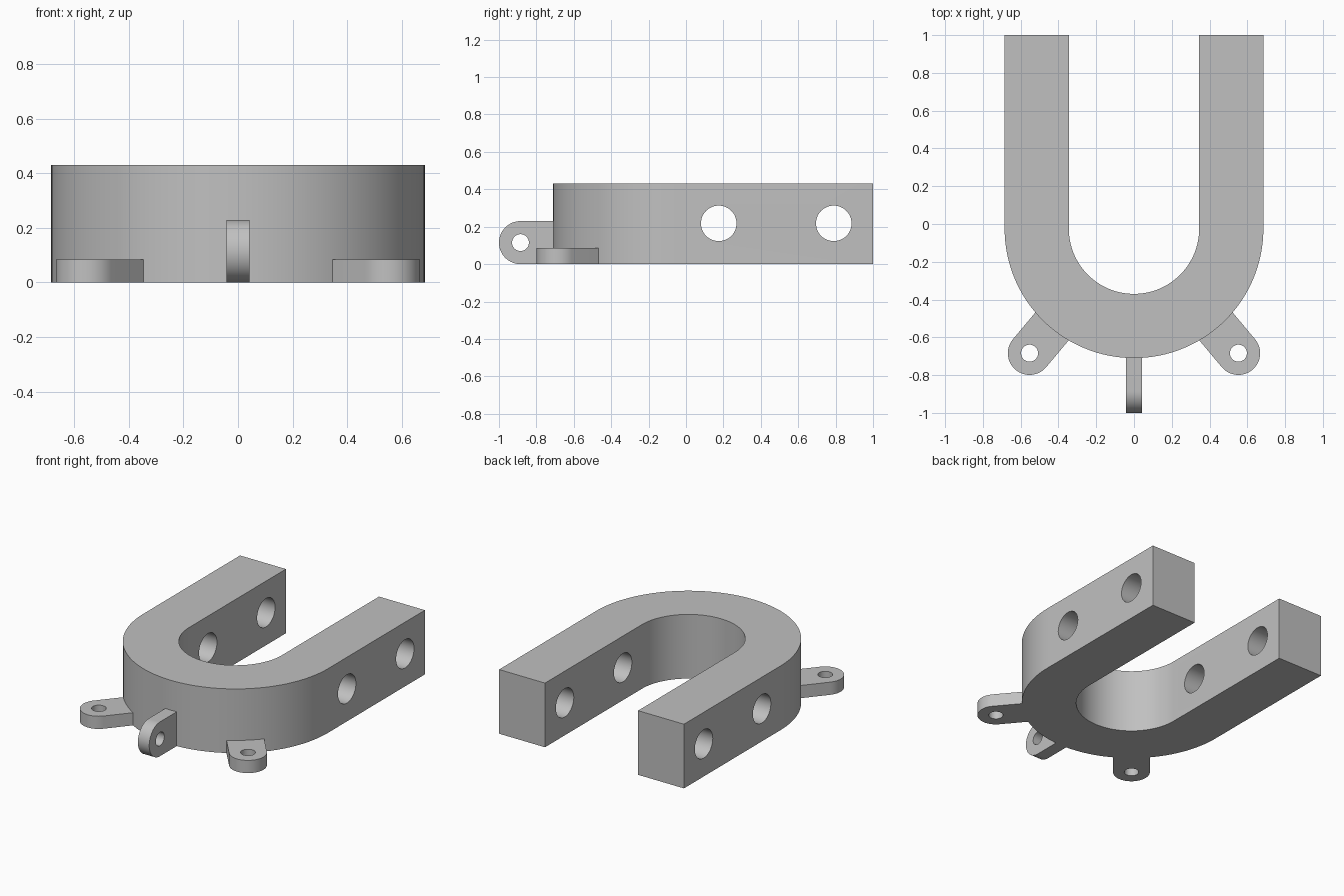
import bpy, bmesh, math
from mathutils import Matrix, Vector

if "Cube" in bpy.data.objects:
    bpy.data.objects.remove(bpy.data.objects["Cube"])

CY = -0.025            # centre of the bend
R_OUT, R_IN = 0.685, 0.345
HEIGHT = 0.43

grey = bpy.data.materials.new("plain grey")
grey.diffuse_color = (0.53, 0.53, 0.53, 1)
grey.use_nodes = True
grey.node_tree.nodes["Principled BSDF"].inputs["Base Color"].default_value = grey.diffuse_color


def arc(cx, cy, r, a0, a1, n):
    """Points along an arc, angles in degrees."""
    angles = [math.radians(a0 + (a1 - a0) * i / n) for i in range(n + 1)]
    return [(cx + r * math.cos(a), cy + r * math.sin(a)) for a in angles]


def prism(name, outline, z0, z1, matrix=Matrix()):
    """Extrude a closed outline from z0 to z1, then place it."""
    bm = bmesh.new()
    face = bm.faces.new([bm.verts.new((x, y, z0)) for x, y in outline])
    new = bmesh.ops.extrude_face_region(bm, geom=[face])["geom"]
    top = [v for v in new if isinstance(v, bmesh.types.BMVert)]
    bmesh.ops.translate(bm, verts=top, vec=(0, 0, z1 - z0))
    bmesh.ops.recalc_face_normals(bm, faces=bm.faces)
    bm.transform(matrix)
    mesh = bpy.data.meshes.new(name)
    bm.to_mesh(mesh)
    bm.free()
    mesh.materials.append(grey)
    obj = bpy.data.objects.new(name, mesh)
    bpy.context.collection.objects.link(obj)
    return obj


def select(obj):
    bpy.ops.object.select_all(action='DESELECT')
    obj.select_set(True)
    bpy.context.view_layer.objects.active = obj


def drill(obj, centre, radius, axis, depth=2.0):
    """Cut a round through-hole along the given axis."""
    turn = Vector(axis).to_track_quat('Z', 'Y').to_matrix().to_4x4()
    cutter = prism("hole_cutter", arc(0, 0, radius, 0, 352.5, 47), -depth / 2, depth / 2,
                   Matrix.Translation(centre) @ turn)
    cutter.hide_render = True
    mod = obj.modifiers.new("hole", 'BOOLEAN')
    mod.operation, mod.solver, mod.object = 'DIFFERENCE', 'EXACT', cutter
    select(obj)
    bpy.ops.object.modifier_apply(modifier=mod.name)
    bpy.data.objects.remove(cutter)


def smooth(obj):
    select(obj)
    bpy.ops.object.shade_smooth_by_angle(angle=math.radians(30))


# U-shaped body with two cross holes through both legs
outline = ([(-R_OUT, 1)] + arc(0, CY, R_OUT, 180, 360, 64) + [(R_OUT, 1), (R_IN, 1)]
           + arc(0, CY, R_IN, 360, 180, 64) + [(-R_IN, 1)])
body = prism("u_body", outline, 0, HEIGHT)
for y in (0.175, 0.79):
    drill(body, (0, y, 0.218), 0.095, (1, 0, 0))
smooth(body)

# Mounting lugs: the rounded end points along +x of the profile
LUG_R, LUG_DIST, EYE_R = 0.115, 0.86, 0.045
lug = [(0.665, -LUG_R)] + arc(LUG_DIST, 0, LUG_R, -90, 90, 32) + [(0.665, LUG_R)]
bend = Matrix.Translation((0, CY, 0))

# Flat lugs on either side
for name, angle in (("left_lug", -130), ("right_lug", -50)):
    place = bend @ Matrix.Rotation(math.radians(angle), 4, 'Z')
    obj = prism(name, lug, 0, 0.085, place)
    drill(obj, place @ Vector((LUG_DIST, 0, 0)), EYE_R, (0, 0, 1))
    smooth(obj)

# Upright lug at the front
place = (Matrix.Translation((0, CY, LUG_R)) @ Matrix.Rotation(math.radians(-90), 4, 'Z')
         @ Matrix.Rotation(math.radians(90), 4, 'X'))
front = prism("front_lug", lug, -0.042, 0.042, place)
drill(front, place @ Vector((LUG_DIST, 0, 0)), EYE_R, (1, 0, 0))
smooth(front)
